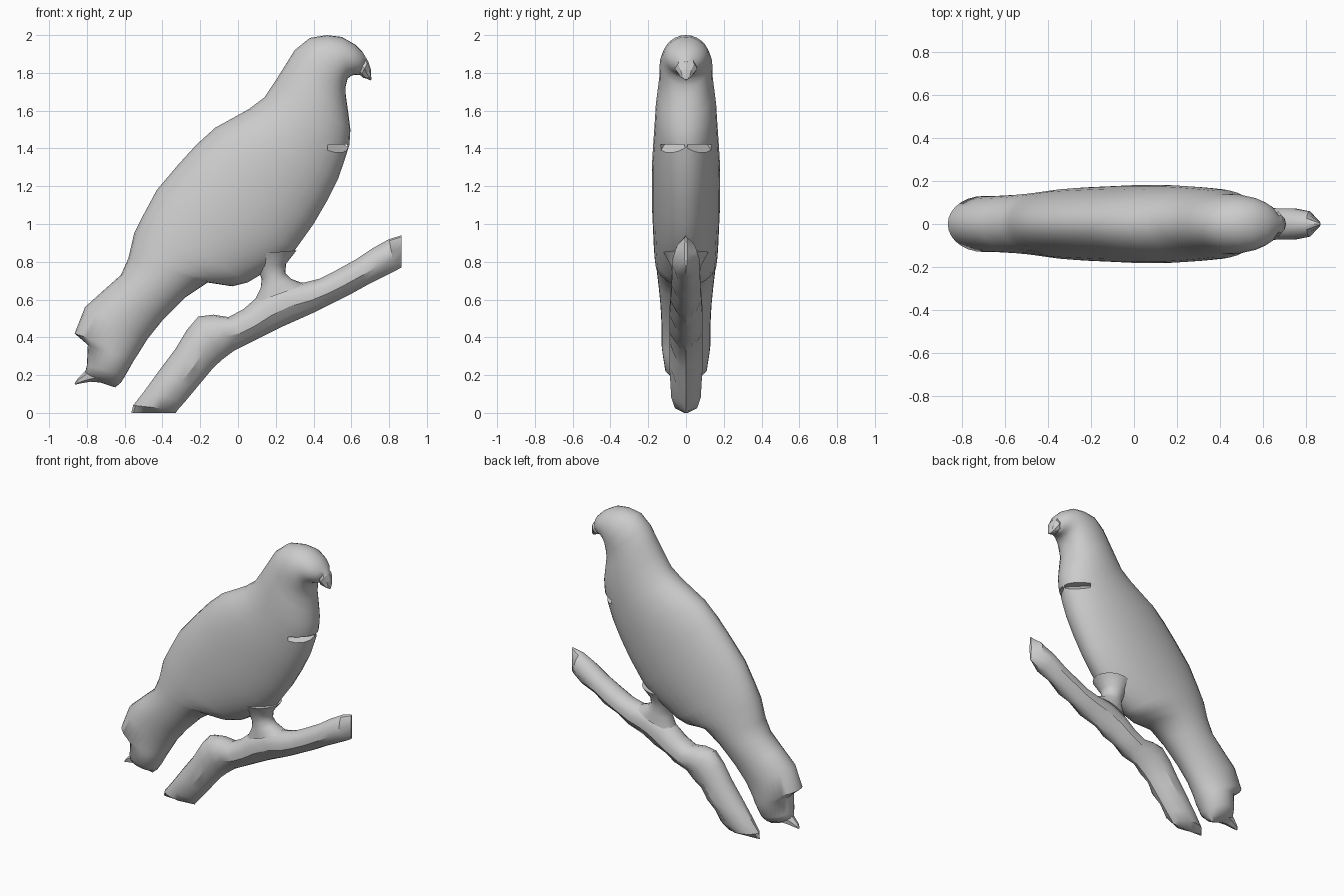
import bpy
import bmesh
import math
from mathutils import Vector

cube = bpy.data.objects.get("Cube")
if cube:
    bpy.data.objects.remove(cube, do_unlink=True)

grey = bpy.data.materials.new("plain grey")
grey.use_nodes = True
colour = (0.6, 0.6, 0.6, 1)
grey.diffuse_color = colour
grey.node_tree.nodes["Principled BSDF"].inputs["Base Color"].default_value = colour


def finish(name, bm, sharp_angle):
    """Turn a bmesh into a shaded object with the shared material."""
    bmesh.ops.recalc_face_normals(bm, faces=bm.faces)
    mesh = bpy.data.meshes.new(name)
    bm.to_mesh(mesh)
    bm.free()
    mesh.materials.append(grey)
    obj = bpy.data.objects.new(name, mesh)
    bpy.context.collection.objects.link(obj)
    if sharp_angle:
        bpy.ops.object.select_all(action="DESELECT")
        obj.select_set(True)
        bpy.context.view_layer.objects.active = obj
        bpy.ops.object.shade_smooth_by_angle(angle=math.radians(sharp_angle))
    return obj


def loft(name, stations, sides=28, sharp_angle=50, notch=0.0):
    """Skin oval rings; each station is upper x, z, lower x, z, half width."""
    bm = bmesh.new()
    rings = []
    for i, (ux, uz, lx, lz, width) in enumerate(stations):
        upper, lower = Vector((ux, 0, uz)), Vector((lx, 0, lz))
        centre, radius = (upper + lower) / 2, (upper - lower) / 2
        ring = []
        for k in range(sides):
            a = math.tau * k / sides
            w = width
            if math.cos(a) < -0.4 and i % 2:
                w *= 1 - notch      # alternate rings are pinched underneath
            ring.append(bm.verts.new(
                centre + radius * math.cos(a) + Vector((0, w * math.sin(a), 0))))
        rings.append(ring)
    for r, s in zip(rings, rings[1:]):
        for k in range(sides):
            n = (k + 1) % sides
            bm.faces.new((r[k], r[n], s[n], s[k]))
    bm.faces.new(rings[0])
    bm.faces.new(rings[-1])
    return finish(name, bm, sharp_angle)


# Body: one skin from the brow down the back to the tail
body = loft("body", [
    (.69, 1.86, .65, 1.79, .03),
    (.66, 1.91, .62, 1.79, .08),
    (.62, 1.95, .6, 1.785, .1),
    (.55, 1.99, .58, 1.77, .12),
    (.47, 2.0, .57, 1.73, .13),
    (.38, 1.985, .57, 1.69, .14),
    (.3, 1.92, .575, 1.65, .14),
    (.25, 1.84, .585, 1.58, .15),
    (.2, 1.76, .595, 1.5, .16),
    (.14, 1.67, .59, 1.42, .165),
    (.06, 1.61, .565, 1.34, .17),
    (-.02, 1.565, .53, 1.24, .175),
    (-.12, 1.51, .47, 1.12, .18),
    (-.22, 1.42, .4, 1.0, .18),
    (-.32, 1.31, .3, .86, .18),
    (-.43, 1.18, .2, .78, .175),
    (-.5, 1.05, .05, .69, .17),
    (-.55, .95, -.03, .67, .165),
    (-.58, .82, -.16, .69, .155),
    (-.62, .73, -.28, .61, .145),
    (-.71, .65, -.4, .49, .135),
    (-.81, .56, -.48, .39, .13),
    (-.865, .42, -.53, .31, .13),
    (-.795, .36, -.55, .28, .125),
    (-.8, .25, -.595, .2, .11),
    (-.81, .21, -.62, .16, .07),
    (-.79, .18, -.65, .135, .01),
])

# Breast nicks: a shallow wedge cut on each side of the centre line
for side, label in ((-1, "right"), (1, "left")):
    bm = bmesh.new()
    ends = []
    for x, y in ((.47, .13), (.59, .01)):
        base = Vector((x, y * side, 1.42))
        out = Vector((.1, .08 * side, 0))
        ends.append([bm.verts.new(p) for p in (
            base - out * .2, base + out, base + out - Vector((0, 0, .16)))])
    a, b = ends
    bm.faces.new(a)
    bm.faces.new(b)
    for k in range(3):
        n = (k + 1) % 3
        bm.faces.new((a[k], a[n], b[n], b[k]))
    cutter = finish(label + "_nick_cutter", bm, 0)
    cutter.hide_render = True
    cutter.hide_set(True)
    cut = body.modifiers.new(label + " nick", "BOOLEAN")
    cut.operation = "DIFFERENCE"
    cut.object = cutter
    cut.solver = "EXACT"

# Beak: faceted hook
loft("beak", [
    (.66, 1.91, .63, 1.8, .04),
    (.69, 1.86, .65, 1.785, .06),
    (.703, 1.82, .66, 1.775, .04),
    (.705, 1.79, .68, 1.77, .03),
    (.706, 1.765, .7, 1.76, .005),
], sides=8, sharp_angle=0)

# Tail feather tip: small faceted spike
loft("tail_tip", [
    (-.76, .27, -.72, .16, .06),
    (-.81, .22, -.78, .165, .04),
    (-.85, .18, -.84, .155, .02),
    (-.865, .155, -.86, .15, .004),
], sides=6, sharp_angle=0)

# Leg: short flared stem gripping the branch
loft("leg", [
    (.06, .84, .31, .86, .12),
    (.1, .77, .255, .79, .08),
    (.125, .71, .25, .74, .07),
    (.12, .66, .28, .71, .075),
    (.08, .58, .36, .68, .08),
], sides=20)

# Branch: pinched at both ends with notches along its underside
loft("branch", [
    (-.565, 0, -.33, 0, .008),
    (-.555, .04, -.32, .015, .06),
    (-.5, .11, -.28, .06, .08),
    (-.42, .22, -.23, .12, .085),
    (-.33, .34, -.18, .18, .09),
    (-.27, .44, -.13, .24, .09),
    (-.21, .51, -.08, .285, .09),
    (-.13, .52, -.02, .33, .09),
    (-.05, .507, .06, .37, .09),
    (.03, .55, .14, .41, .09),
    (.11, .62, .22, .45, .09),
    (.22, .68, .31, .49, .085),
    (.35, .69, .41, .535, .085),
    (.43, .71, .5, .58, .08),
    (.52, .755, .59, .625, .08),
    (.62, .81, .68, .675, .075),
    (.71, .87, .77, .72, .075),
    (.8, .92, .83, .75, .06),
    (.865, .94, .865, .77, .008),
], sides=14, sharp_angle=32, notch=0.3)
